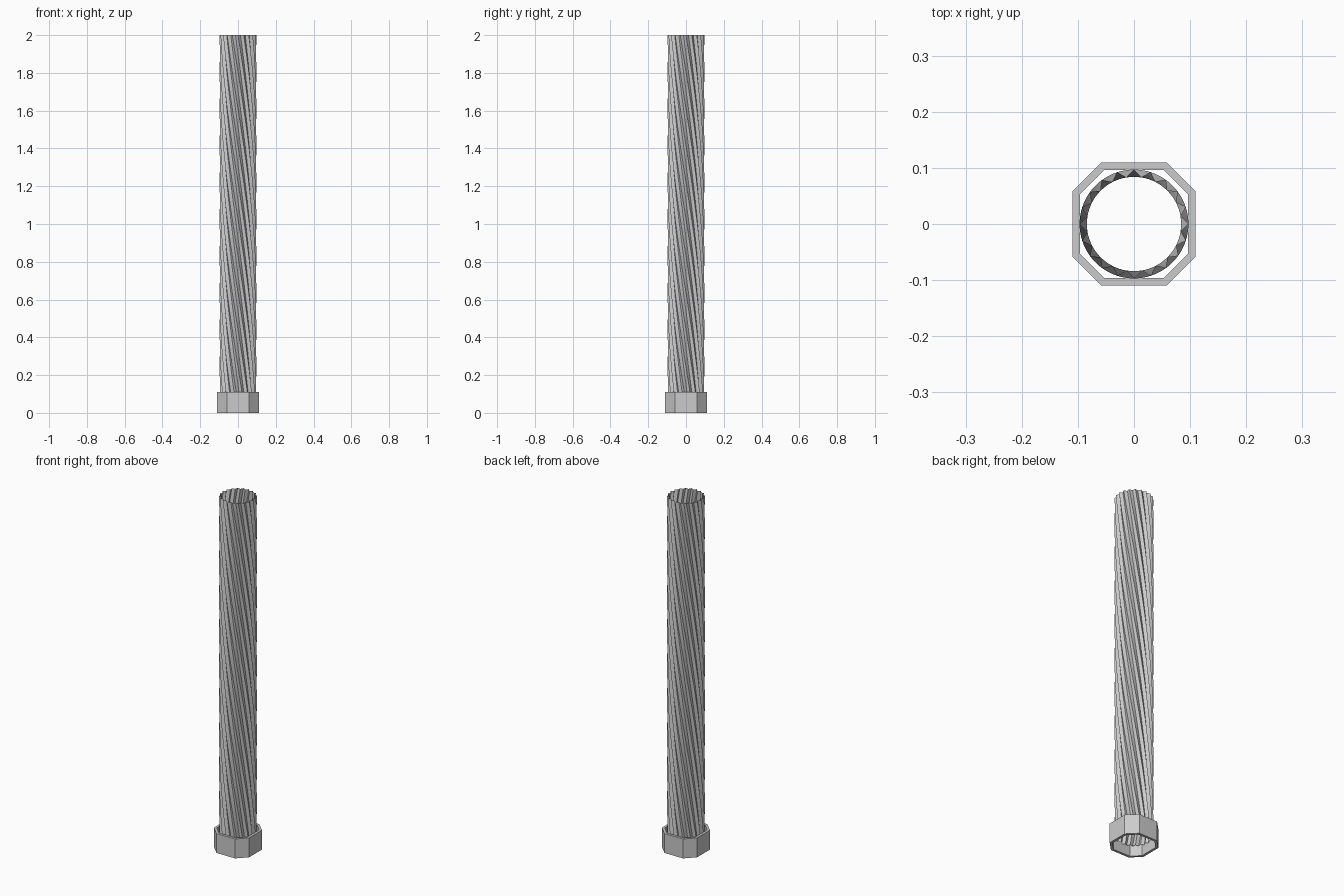
import bpy, bmesh
from math import sin, cos, pi

if "Cube" in bpy.data.objects:
    bpy.data.objects.remove(bpy.data.objects["Cube"])


def make_object(name, bm):
    bmesh.ops.recalc_face_normals(bm, faces=bm.faces)
    mesh = bpy.data.meshes.new(name)
    bm.to_mesh(mesh)
    bm.free()
    obj = bpy.data.objects.new(name, mesh)
    bpy.context.collection.objects.link(obj)
    return obj


def bridge(bm, a, b):
    n = len(a)
    for i in range(n):
        j = (i + 1) % n
        bm.faces.new((a[i], a[j], b[j], b[i]))


# Twisted fluted shaft: an open zigzag sheet
FLUTES, STEPS = 20, 40
Z0, Z1, TWIST = 0.05, 2.0, -pi
R_OUT, R_IN = 0.097, 0.084
bm = bmesh.new()
rings = []
for s in range(STEPS + 1):
    z = Z0 + (Z1 - Z0) * s / STEPS
    turn = TWIST * s / STEPS
    ring = []
    for i in range(FLUTES * 2):
        r = R_IN if i % 2 else R_OUT
        a = pi * i / FLUTES + turn
        ring.append(bm.verts.new((r * cos(a), r * sin(a), z)))
    rings.append(ring)
for low, high in zip(rings, rings[1:]):
    bridge(bm, low, high)
make_object("twisted_shaft", bm)


# Hollow eight-sided collar at the foot
def octagon(bm, half, corner, z):
    pts = [(half, -corner), (half, corner), (corner, half), (-corner, half),
           (-half, corner), (-half, -corner), (-corner, -half), (corner, -half)]
    return [bm.verts.new((x, y, z)) for x, y in pts]


bm = bmesh.new()
H = 0.11
loops = [octagon(bm, 0.11, 0.058, 0), octagon(bm, 0.11, 0.058, H),
         octagon(bm, 0.096, 0.053, H), octagon(bm, 0.096, 0.053, 0)]
for k in range(4):
    bridge(bm, loops[k], loops[(k + 1) % 4])
make_object("base_collar", bm)
